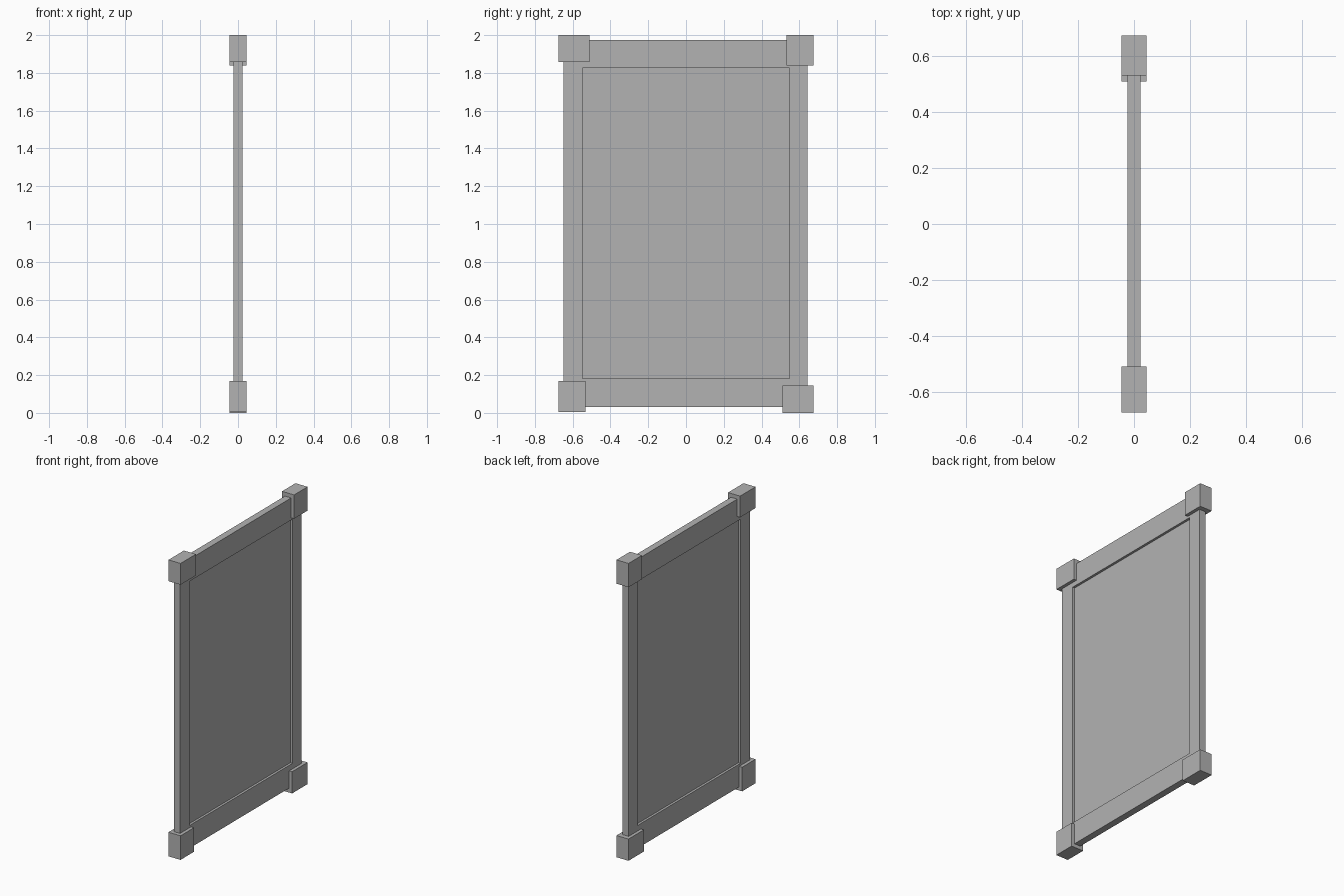
import bpy
import bmesh

# Remove the default cube
cube = bpy.data.objects.get("Cube")
if cube:
    bpy.data.objects.remove(cube, do_unlink=True)

# Single flat material
grey = bpy.data.materials.new("plain_grey")
grey.use_nodes = True
colour = (0.45, 0.45, 0.45, 1)
grey.diffuse_color = colour
grey.node_tree.nodes["Principled BSDF"].inputs["Base Color"].default_value = colour


def finish(name, bm):
    bmesh.ops.recalc_face_normals(bm, faces=bm.faces)
    mesh = bpy.data.meshes.new(name)
    bm.to_mesh(mesh)
    bm.free()
    mesh.materials.append(grey)
    obj = bpy.data.objects.new(name, mesh)
    bpy.context.collection.objects.link(obj)
    return obj


def corners(y0, y1, z0, z1):
    return [(y0, z0), (y1, z0), (y1, z1), (y0, z1)]


def box(name, half_x, y0, y1, z0, z1):
    """Box spanning y0..y1 and z0..z1, centred on x."""
    bm = bmesh.new()
    bmesh.ops.create_cube(bm, size=1)
    bmesh.ops.scale(bm, vec=(2 * half_x, y1 - y0, z1 - z0), verts=bm.verts)
    bmesh.ops.translate(bm, vec=(0, (y0 + y1) / 2, (z0 + z1) / 2), verts=bm.verts)
    return finish(name, bm)


def ring(name, half_x, outer, inner):
    """Rectangular frame: four mitred faces extruded along x."""
    bm = bmesh.new()
    out = [bm.verts.new((-half_x, y, z)) for y, z in corners(*outer)]
    inn = [bm.verts.new((-half_x, y, z)) for y, z in corners(*inner)]
    for i in range(4):
        j = (i + 1) % 4
        bm.faces.new((out[i], out[j], inn[j], inn[i]))
    result = bmesh.ops.extrude_face_region(bm, geom=bm.faces[:], use_keep_orig=True)
    moved = [g for g in result["geom"] if isinstance(g, bmesh.types.BMVert)]
    bmesh.ops.translate(bm, vec=(2 * half_x, 0, 0), verts=moved)
    return finish(name, bm)


# Frame and recessed panel
opening = (-0.548, 0.548, 0.183, 1.825)
ring("frame", 0.023, (-0.648, 0.643, 0.03, 1.974), opening)
box("panel", 0.007, *opening)

# Corner blocks, each turned a quarter from its neighbour
EDGE, LONG, SHORT = 0.675, 0.164, 0.143
box("upper_front_block", 0.045, -EDGE, LONG - EDGE, 2 - SHORT, 2)
box("upper_back_block", 0.045, EDGE - SHORT, EDGE, 2 - LONG + 0.004, 2)
box("lower_front_block", 0.045, -EDGE, SHORT - EDGE, 0.006, LONG + 0.004)
box("lower_back_block", 0.045, EDGE - LONG, EDGE, 0, SHORT + 0.003)
